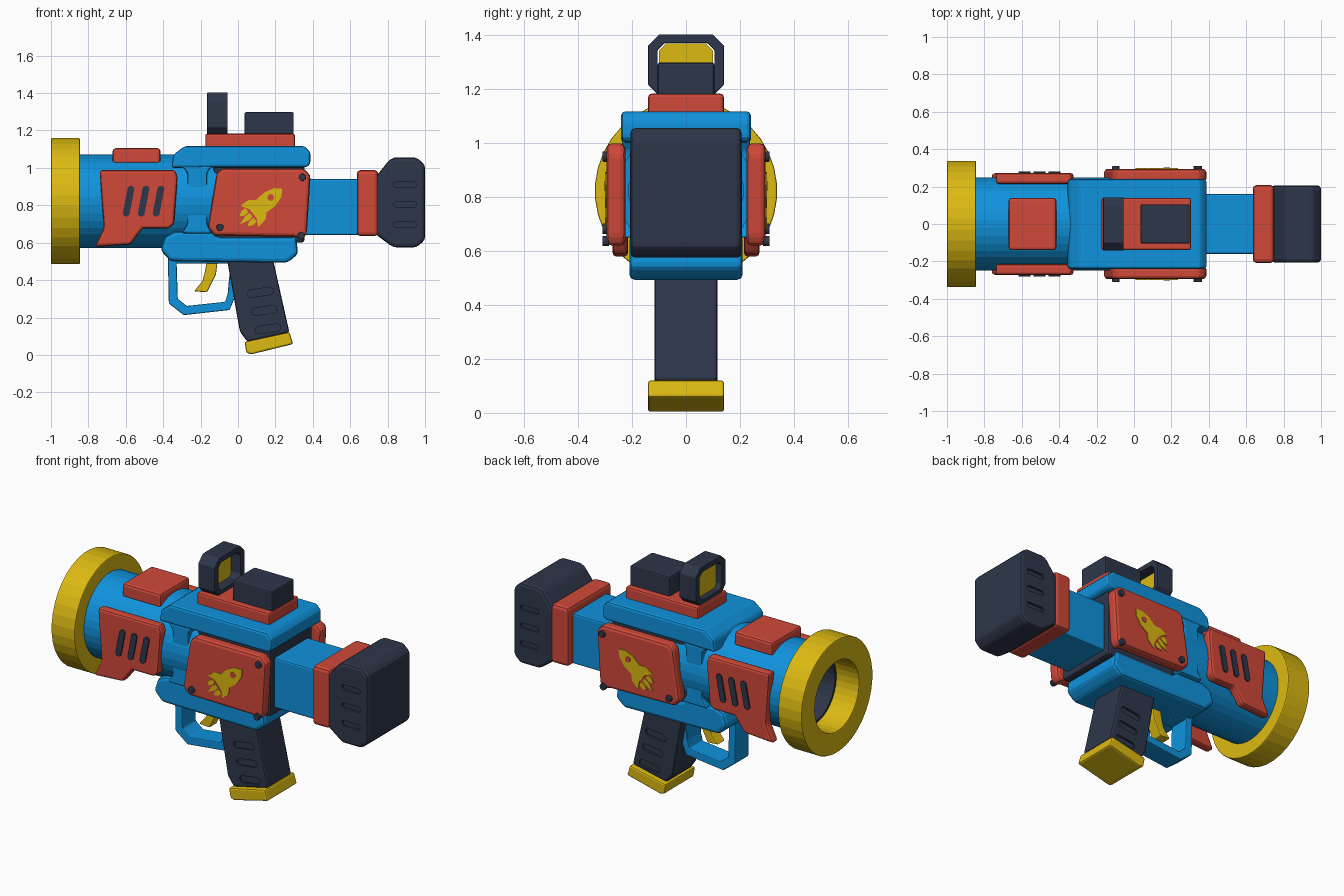
import bpy, bmesh, math

if "Cube" in bpy.data.objects:
    bpy.data.objects.remove(bpy.data.objects["Cube"])


def material(name, rgb):
    m = bpy.data.materials.new(name)
    m.diffuse_color = (*rgb, 1)
    m.use_nodes = True
    m.node_tree.nodes["Principled BSDF"].inputs["Base Color"].default_value = m.diffuse_color
    return m


BLUE = material("blue", (0.005, 0.29, 0.72))
RED = material("red", (0.63, 0.066, 0.042))
YELLOW = material("yellow", (0.72, 0.49, 0.006))
DARK = material("dark_slate", (0.027, 0.037, 0.068))


def finish(name, bm, mat, bevel=0, mirror=False):
    bmesh.ops.recalc_face_normals(bm, faces=bm.faces[:])
    me = bpy.data.meshes.new(name)
    bm.to_mesh(me)
    bm.free()
    ob = bpy.data.objects.new(name, me)
    bpy.context.collection.objects.link(ob)
    if mat:
        me.materials.append(mat)
    if bevel:
        b = ob.modifiers.new("bevel", 'BEVEL')
        b.width, b.segments, b.limit_method = bevel, 2, 'ANGLE'
        b.angle_limit = math.radians(25)
    if mirror:
        ob.modifiers.new("mirror", 'MIRROR').use_axis = (False, True, False)
    return ob


def place(axis, u, v, w):
    return (u, w, v) if axis == 'y' else (w, u, v)


def prism(name, polys, a, b, mat, bevel=0.015, mirror=False, axis='y'):
    """Extrude one or more outlines from a to b along the axis."""
    bm = bmesh.new()
    for poly in polys:
        lo = [bm.verts.new(place(axis, u, v, a)) for u, v in poly]
        hi = [bm.verts.new(place(axis, u, v, b)) for u, v in poly]
        bm.faces.new(lo)
        bm.faces.new(hi[::-1])
        for i in range(len(poly)):
            j = (i + 1) % len(poly)
            bm.faces.new((lo[i], lo[j], hi[j], hi[i]))
    return finish(name, bm, mat, bevel, mirror)


def frame(name, outer, inner, a, b, mat, bevel, axis='y'):
    """Extruded loop with an opening; both outlines have equal point counts."""
    bm = bmesh.new()
    rings = [[bm.verts.new(place(axis, u, v, w)) for u, v in p]
             for p, w in ((outer, a), (outer, b), (inner, b), (inner, a))]
    n = len(outer)
    for k in range(4):
        r, s = rings[k], rings[(k + 1) % 4]
        for i in range(n):
            j = (i + 1) % n
            bm.faces.new((r[i], r[j], s[j], s[i]))
    return finish(name, bm, mat, bevel)


def lathe(name, profile, mat, bevel=0, n=36, zc=0.822):
    """Spin a closed (x, radius) profile around the barrel axis."""
    bm = bmesh.new()
    rings = []
    for k in range(n):
        t = 2 * math.pi * (k + 0.5) / n
        rings.append([bm.verts.new((x, r * math.cos(t), zc + r * math.sin(t))) for x, r in profile])
    for k in range(n):
        r, s = rings[k], rings[(k + 1) % n]
        for i in range(len(profile)):
            j = (i + 1) % len(profile)
            bm.faces.new((r[i], r[j], s[j], s[i]))
    bmesh.ops.remove_doubles(bm, verts=bm.verts[:], dist=1e-5)
    return finish(name, bm, mat, bevel)


def rect(u0, u1, v0, v1):
    return [(u0, v0), (u1, v0), (u1, v1), (u0, v1)]


def turned(pts, cu, cv, deg):
    c, s = math.cos(math.radians(deg)), math.sin(math.radians(deg))
    return [(cu + u * c - v * s, cv + u * s + v * c) for u, v in pts]


def slot(cu, cv, length, width, deg):
    h, w = length / 2, width / 2
    k = w * 0.6
    return turned([(-h, -w + k), (-h + k, -w), (h - k, -w), (h, -w + k),
                   (h, w - k), (h - k, w), (-h + k, w), (-h, w - k)], cu, cv, deg)


def disc(cu, cv, r, n=12):
    return [(cu + r * math.cos(2 * math.pi * i / n), cv + r * math.sin(2 * math.pi * i / n))
            for i in range(n)]


def groove(target, slots, a, b):
    cutter = prism(target.name + "_groove_cutter", slots, a, b, DARK, 0, True)
    cutter.hide_render = True
    cutter.hide_viewport = True
    m = target.modifiers.new("grooves", 'BOOLEAN')
    m.operation, m.object, m.solver = 'DIFFERENCE', cutter, 'EXACT'


# Barrel, muzzle ring and dark bore
lathe("muzzle_ring", [(-1, 0.208), (-1, 0.338), (-0.845, 0.338), (-0.845, 0.208)], YELLOW, 0.006)
lathe("barrel", [(-0.86, 0.212), (-0.86, 0.25), (0.05, 0.25), (0.05, 0.212)], BLUE)
lathe("bore_liner", [(-0.85, 0.213), (-0.85, 0.195), (-0.4, 0.195), (-0.4, 0), (-0.38, 0), (-0.38, 0.213)], DARK)

# Barrel pads and vented side panels
prism("barrel_top_pad", [rect(-0.67, -0.415, 1.02, 1.105)], -0.14, 0.14, RED)
prism("barrel_side_panel", [[(-0.74, 0.988), (-0.335, 0.988), (-0.323, 0.95), (-0.342, 0.7), (-0.37, 0.676),
                             (-0.51, 0.676), (-0.575, 0.59), (-0.765, 0.578), (-0.717, 0.68)]],
      0.215, 0.272, RED, 0.014, True)
prism("side_vent", [slot(x, 0.822, 0.165, 0.036, 79) for x in (-0.585, -0.505, -0.425)],
      0.268, 0.28, DARK, 0, True)

# Receiver: dark core, upper and lower shells, barrel clamp
prism("receiver_core", [rect(-0.13, 0.355, 0.6, 1.05)], -0.2, 0.2, DARK)
prism("upper_shell", [[(-0.357, 1.0), (-0.345, 1.07), (-0.285, 1.117), (0.355, 1.117), (0.387, 1.085),
                       (0.387, 1.02), (0.365, 1.003), (-0.14, 1.003)]], -0.24, 0.24, BLUE, 0.022)
prism("lower_shell", [[(-0.415, 0.56), (-0.39, 0.635), (-0.335, 0.66), (-0.15, 0.662), (-0.11, 0.632),
                       (0.31, 0.632), (0.322, 0.54), (0.265, 0.493), (-0.36, 0.5)]], -0.21, 0.21, BLUE, 0.02)
prism("barrel_clamp", [[(-0.3, 1.01), (-0.14, 1.01), (-0.165, 0.97), (-0.165, 0.7), (-0.14, 0.65),
                        (-0.3, 0.65), (-0.27, 0.7), (-0.27, 0.97)]], -0.238, 0.238, BLUE, 0.01)

# Large side plates with bolts
prism("receiver_side_plate", [[(-0.085, 0.998), (0.35, 0.998), (0.388, 0.96), (0.368, 0.65), (0.345, 0.615),
                               (0.3, 0.632), (-0.125, 0.638), (-0.162, 0.68), (-0.115, 0.97)]],
      0.225, 0.295, RED, 0.018, True)
prism("plate_bolt", [disc(0.345, 0.95, 0.02), disc(-0.097, 0.682, 0.02), disc(0.337, 0.637, 0.02)],
      0.285, 0.31, DARK, 0.004, True)

# Painted rocket decoration
body = [(0.145, 0), (0.115, 0.03), (0.06, 0.047), (0.0, 0.043), (-0.03, 0.07), (-0.085, 0.075), (-0.06, 0.03),
        (-0.06, -0.03), (-0.085, -0.075), (-0.03, -0.07), (0.0, -0.043), (0.06, -0.047), (0.115, -0.03)]
flames = [[(-0.072, c + 0.013), (-0.072, c - 0.013), (-0.1, c - 0.015), (-tip, c), (-0.1, c + 0.015)]
          for c, tip in ((-0.034, 0.125), (0, 0.15), (0.034, 0.125))]
prism("painted_rocket", [turned(p, 0.125, 0.795, 40) for p in [body] + flames], 0.293, 0.3, YELLOW, 0, True)
prism("painted_rocket_window", [disc(0.175, 0.842, 0.018)], 0.296, 0.302, RED, 0, True)

# Stock
prism("stock_arm", [rect(0.3, 0.66, 0.64, 0.94)], -0.16, 0.16, BLUE, 0.01)
prism("stock_collar", [rect(0.635, 0.75, 0.635, 0.988)], -0.208, 0.208, RED, 0.02)
pad = prism("stock_pad", [[(0.735, 0.95), (0.81, 1.045), (0.84, 1.056), (0.955, 1.056), (1.0, 1.015),
                           (1.0, 0.615), (0.955, 0.575), (0.83, 0.575), (0.735, 0.645)]],
            -0.206, 0.206, DARK, 0.018)
groove(pad, [slot(0.892, z, 0.12, 0.032, 0) for z in (0.912, 0.805, 0.698)], 0.192, 0.25)

# Sight: rail, framed lens and rear block
prism("sight_rail", [rect(-0.175, 0.305, 1.1, 1.183)], -0.14, 0.14, RED, 0.012)
prism("rear_sight_block", [rect(0.035, 0.298, 1.17, 1.298)], -0.105, 0.105, DARK, 0.008)


def octagon(h, v0, v1, c):
    return [(-h, v0 + c), (-h + c, v0), (h - c, v0), (h, v0 + c),
            (h, v1 - c), (h - c, v1), (-h + c, v1), (-h, v1 - c)]


frame("front_sight_frame", octagon(0.141, 1.175, 1.403, 0.042), octagon(0.105, 1.205, 1.37, 0.025),
      -0.165, -0.055, DARK, 0.004, 'x')
prism("sight_lens", [octagon(0.1, 1.2, 1.368, 0.025)], -0.13, -0.115, YELLOW, 0, axis='x')

# Trigger and guard
frame("trigger_guard",
      [(-0.375, 0.52), (-0.37, 0.275), (-0.29, 0.213), (-0.045, 0.24), (-0.02, 0.3), (-0.02, 0.52)],
      [(-0.328, 0.49), (-0.322, 0.3), (-0.275, 0.262), (-0.068, 0.284), (-0.055, 0.33), (-0.04, 0.49)],
      -0.065, 0.065, BLUE, 0.006)
prism("trigger", [[(-0.165, 0.51), (-0.108, 0.51), (-0.118, 0.43), (-0.165, 0.335), (-0.235, 0.34),
                   (-0.19, 0.395), (-0.178, 0.44)]], -0.035, 0.035, YELLOW, 0.006)

# Grip and its base cap
grip = prism("grip", [[(-0.06, 0.52), (0.185, 0.52), (0.275, 0.12), (0.05, 0.07), (0.01, 0.125)]],
             -0.116, 0.116, DARK, 0.012)
groove(grip, [slot(0.12, 0.335, 0.135, 0.04, 8), slot(0.14, 0.237, 0.135, 0.04, 8),
              slot(0.16, 0.14, 0.135, 0.04, 8)], 0.104, 0.16)
prism("grip_base_cap", [[(0.035, 0.07), (0.275, 0.122), (0.295, 0.058), (0.07, 0.003), (0.045, 0.012)]],
      -0.141, 0.141, YELLOW, 0.01)
